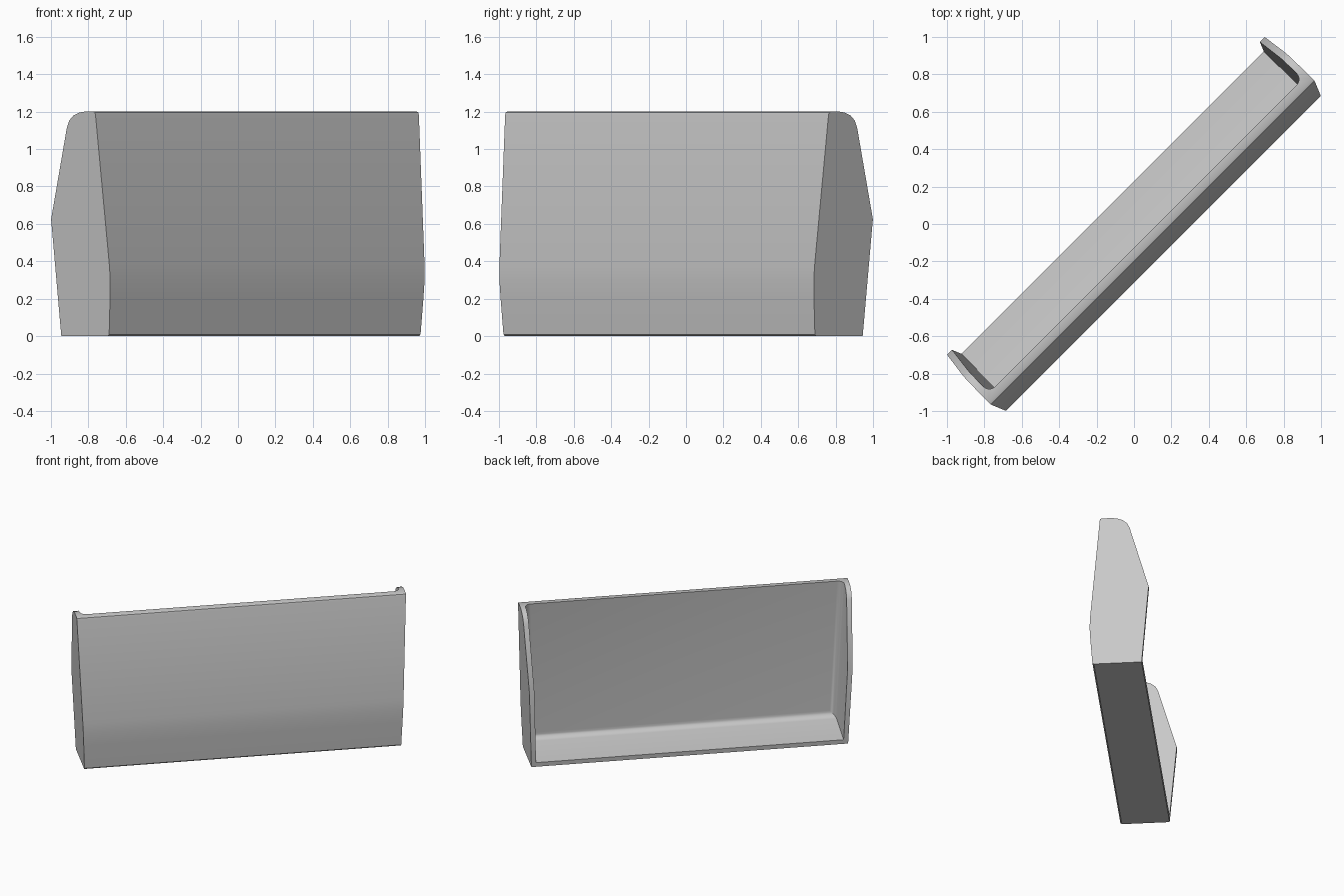
import bpy, bmesh, math

if "Cube" in bpy.data.objects:
    bpy.data.objects.remove(bpy.data.objects["Cube"])

grey = bpy.data.materials.new("light grey")
grey.diffuse_color = (0.58, 0.58, 0.58, 1)
grey.use_nodes = True
grey.node_tree.nodes["Principled BSDF"].inputs["Base Color"].default_value = grey.diffuse_color


def drafted_prism(name, profile, half_width, draft, round_front=0.0):
    """Sweep a (depth, height) profile sideways; the ends lean outward with height."""
    bm = bmesh.new()
    ends = []
    for side in (-1, 1):
        ends.append([bm.verts.new((side * (half_width + draft * z), y, z)) for y, z in profile])
    n = len(profile)
    for ring in ends:
        bm.faces.new(ring)
    for i in range(n):
        j = (i + 1) % n
        bm.faces.new((ends[0][i], ends[0][j], ends[1][j], ends[1][i]))
    bmesh.ops.recalc_face_normals(bm, faces=bm.faces)
    if round_front:
        # round the edges that border the front wall, except its top one
        bm.verts.ensure_lookup_table()
        front = {v for ring in ends for v in ring[:2]}
        tops = {ring[1] for ring in ends}
        edges = [e for e in bm.edges
                 if set(e.verts) <= front and not set(e.verts) <= tops]
        bmesh.ops.bevel(bm, geom=edges, offset=round_front, offset_type='OFFSET',
                        segments=5, profile=0.5, affect='EDGES')
    mesh = bpy.data.meshes.new(name)
    bm.to_mesh(mesh)
    bm.free()
    mesh.materials.append(grey)
    obj = bpy.data.objects.new(name, mesh)
    bpy.context.collection.objects.link(obj)
    obj.rotation_euler.z = math.radians(45)
    return obj


# Outer body: leaning front, pointed back, rounded upper back corner
outer = [(-0.192, 0), (-0.203, 0.01), (-0.217, 0.2), (-0.2225, 0.3), (-0.219, 0.38),
         (-0.145, 1.182), (-0.141, 1.195), (-0.13, 1.2), (-0.06, 1.2),
         (-0.021, 1.195), (0.022, 1.18), (0.055, 1.152), (0.074, 1.115),
         (0.212, 0.625), (0.159, 0)]
tray = drafted_prism("tray_shell", outer, 1.177, 0.0385)

# Hollow: open at the top and the back, rounded where it meets the front wall
inner = [(-0.188, 0.07), (-0.055, 1.6), (0.6, 1.6), (0.6, -0.01)]
hollow = drafted_prism("hollow_cutter", inner, 1.142, 0.035, 0.045)
hollow.hide_render = True

cut = tray.modifiers.new("hollow", 'BOOLEAN')
cut.operation = 'DIFFERENCE'
cut.solver = 'EXACT'
cut.object = hollow

bpy.context.view_layer.objects.active = tray
tray.select_set(True)
hollow.select_set(False)
bpy.ops.object.modifier_apply(modifier=cut.name)
bpy.data.objects.remove(hollow)

# Soft fillets, crisp rims
bpy.ops.object.shade_smooth_by_angle(angle=math.radians(30))
